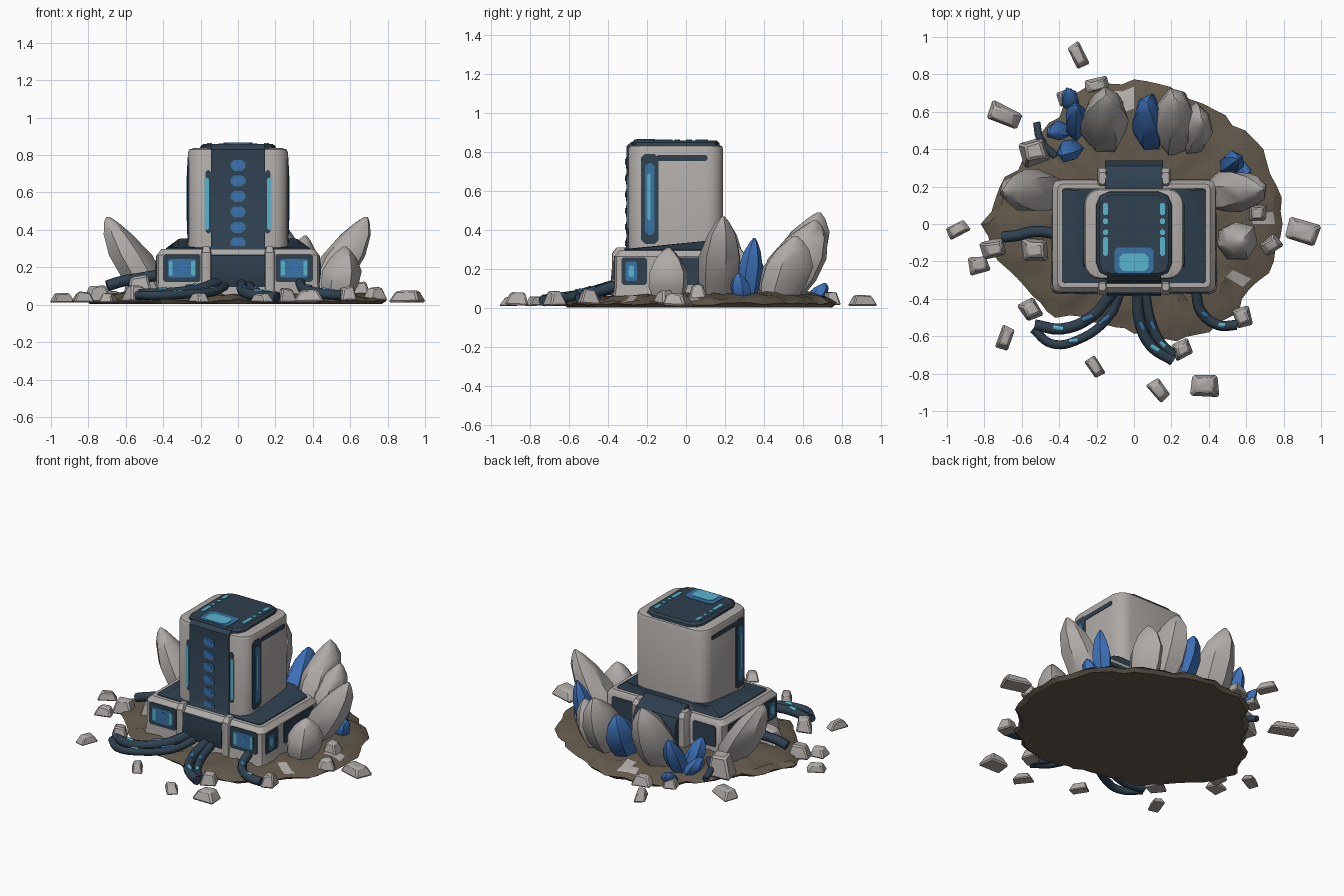
import bpy, bmesh, math, random
from mathutils import Vector

if "Cube" in bpy.data.objects:
    bpy.data.objects.remove(bpy.data.objects["Cube"])

random.seed(4)


def material(name, rgb):
    m = bpy.data.materials.new(name)
    m.diffuse_color = (*rgb, 1)
    m.use_nodes = True
    m.node_tree.nodes["Principled BSDF"].inputs["Base Color"].default_value = m.diffuse_color
    return m


GREY = material("pale_grey", (0.43, 0.405, 0.385))
NAVY = material("dark_navy", (0.028, 0.052, 0.078))
BLUE = material("panel_blue", (0.04, 0.17, 0.37))
CYAN = material("light_cyan", (0.10, 0.46, 0.62))
CRYSTAL = material("crystal_blue", (0.048, 0.17, 0.50))
BROWN = material("earth_brown", (0.125, 0.10, 0.07))


def finish(name, bm, *mats, angle=35):
    bmesh.ops.recalc_face_normals(bm, faces=bm.faces)
    me = bpy.data.meshes.new(name)
    bm.to_mesh(me)
    bm.free()
    for m in mats:
        me.materials.append(m)
    ob = bpy.data.objects.new(name, me)
    bpy.context.collection.objects.link(ob)
    bpy.ops.object.select_all(action='DESELECT')
    ob.select_set(True)
    bpy.context.view_layer.objects.active = ob
    bpy.ops.object.shade_smooth_by_angle(angle=math.radians(angle))
    return ob


def loft(name, rings, mat, angle=35):
    """Skin equal-length rings of points and cap both ends."""
    bm = bmesh.new()
    vs = [[bm.verts.new(p) for p in r] for r in rings]
    n = len(vs[0])
    for a, b in zip(vs, vs[1:]):
        for i in range(n):
            j = (i + 1) % n
            bm.faces.new((a[i], a[j], b[j], b[i]))
    bm.faces.new(vs[0][::-1])
    bm.faces.new(vs[-1])
    return finish(name, bm, mat, angle=angle)


def rrect(x0, x1, y0, y1, r, z, n=4, slope=0):
    pts = []
    for k, (cx, cy) in enumerate([(x1 - r, y1 - r), (x0 + r, y1 - r), (x0 + r, y0 + r), (x1 - r, y0 + r)]):
        for i in range(n + 1):
            a = math.pi / 2 * (k + i / n)
            y = cy + r * math.sin(a)
            pts.append((cx + r * math.cos(a), y, z + slope * (y - y0)))
    return pts


def plate(name, axis, side, pos, u, v, w, h, mat, out=0.004, ch=0.01):
    """Thin chamfered plate on the face at axis=pos, centred (u, v), size w x h."""
    a, b = w / 2, h / 2
    c = min(ch, a * 0.9, b * 0.9)
    sh = [(a, b - c), (a - c, b), (c - a, b), (-a, b - c), (-a, c - b), (c - a, -b), (a - c, -b), (a, c - b)]
    rings = []
    for d in (pos + side * (out - 0.009), pos + side * out):
        ring = []
        for p, q in sh:
            co = [u + p, v + q]
            co.insert(axis, d)
            ring.append(co)
        rings.append(ring)
    return loft(name, rings, mat)


def crystal(name, base, tip, rx, ry, mat, n=7):
    base, tip = Vector(base), Vector(tip)
    rings = []
    ph = random.random()
    wob = [random.uniform(0.9, 1.1) for _ in range(n)]
    for t, s in ((0, 0.75), (0.25, 1.0), (0.52, 1.0), (0.78, 0.7), (0.93, 0.33), (1, 0.08)):
        c = base.lerp(tip, t)
        ring = []
        for i in range(n):
            a = 2 * math.pi * (i + ph) / n
            k = s * wob[i] * random.uniform(0.94, 1.05)
            ring.append((c.x + rx * k * math.cos(a), c.y + ry * k * math.sin(a), c.z))
        rings.append(ring)
    return loft(name, rings, mat, angle=42)


def stone(name, x, y, z, sx, sy, sz, rot=0):
    """Chunky tapered six-sided lump with jittered corners."""
    bm = bmesh.new()
    bmesh.ops.create_cube(bm, size=2)
    c, s = math.cos(rot), math.sin(rot)
    for v in bm.verts:
        k = 0.95 if v.co.z < 0 else 0.55
        px = sx * v.co.x * k * random.uniform(0.75, 1.1)
        py = sy * v.co.y * k * random.uniform(0.75, 1.1)
        v.co = (x + px * c - py * s, y + px * s + py * c, max(0.012, z + v.co.z * sz * random.uniform(0.75, 1.1)))
    bmesh.ops.bevel(bm, geom=bm.edges[:], offset=min(sx, sy) * 0.15, segments=1, affect='EDGES')
    return finish(name, bm, GREY, angle=30)


def cable(name, pts, r, mat=NAVY):
    cu = bpy.data.curves.new(name, 'CURVE')
    cu.dimensions = '3D'
    cu.bevel_depth, cu.bevel_resolution, cu.resolution_u = r, 2, 6
    cu.use_fill_caps = True
    sp = cu.splines.new('BEZIER')
    sp.bezier_points.add(len(pts) - 1)
    for b, p in zip(sp.bezier_points, pts):
        b.co = p
        b.handle_left_type = b.handle_right_type = 'AUTO'
    cu.materials.append(mat)
    ob = bpy.data.objects.new(name, cu)
    bpy.context.collection.objects.link(ob)


# Earth mound: outline radius every 15 degrees, grey patches near a few spots
RADII = [.81, .81, .78, .76, .76, .74, .76, .78, .73, .69, .69, .73, .80, .74, .67, .67, .59, .56, .57, .65, .69, .71, .73, .77]
rim = []
for i in range(72):
    f = i / 3
    k = int(f)
    rim.append((RADII[k] * (1 - f + k) + RADII[(k + 1) % 24] * (f - k)) * random.uniform(0.965, 1.03))
bm = bmesh.new()
rows = []
for s, z, j in ((0.97, 0.005, 0), (1, 0.022, .008), (0.95, 0.042, .01), (0.88, .052, .01), (0.8, 0.062, .014),
                (0.7, .07, .012), (0.6, 0.075, .012), (0.3, 0.075, 0)):
    row = []
    for i, r in enumerate(rim):
        a = math.radians(i * 5)
        up = 1 + 0.25 * math.sin(a) if s < 0.96 else 1
        row.append(bm.verts.new((r * s * math.cos(a), r * s * math.sin(a), z * up + random.uniform(-j, j))))
    rows.append(row)
for a, b in zip(rows, rows[1:]):
    for i in range(72):
        f = bm.faces.new((a[i], a[(i + 1) % 72], b[(i + 1) % 72], b[i]))
        c = f.calc_center_median()
        if c.z > 0.03 and any(math.hypot(c.x - x, c.y - y) < 0.055 for x, y in ((0.69, 0.02), (-0.06, 0.68), (0.58, -0.3))):
            f.material_index = 1
bm.faces.new(rows[0][::-1])
bm.faces.new(rows[-1])
finish("earth_mound", bm, BROWN, GREY, angle=25)

# Base block with dark deck rising toward the back
loft("base_block", [rrect(-.445, .445, -.375, .24, .035, .04, 2), rrect(-.435, .435, -.365, .235, .035, .12, 2),
                    rrect(-.435, .435, -.365, .235, .035, .265, 2), rrect(-.41, .41, -.34, .215, .03, .297, 2)], GREY)
loft("base_deck", [rrect(-.39, .39, -.32, .195, .02, .28, 2), rrect(-.385, .385, -.315, .19, .02, .302, 2),
                   rrect(-.32, .32, -.30, .19, .04, .305, 2, .10)], NAVY)

# Tower and dark roof cap
loft("tower", [rrect(-.267, .267, -.295, .19, .085, .29), rrect(-.267, .267, -.295, .19, .085, .815),
               rrect(-.26, .26, -.288, .183, .08, .83), rrect(-.235, .235, -.265, .165, .07, .837)], GREY)
loft("roof_cap", [rrect(-.205, .205, -.28, .175, .07, .825, 2), rrect(-.20, .20, -.28, .17, .07, .848, 2),
                  rrect(-.185, .185, -.265, .155, .06, .86, 2)], NAVY)
plate("roof_window_frame", 2, 1, .86, 0, -.195, .21, .14, BLUE, .003, .02)
plate("roof_window", 2, 1, .86, 0, -.205, .155, .095, CYAN, .006, .02)

# Front spine running down the tower into the base apron
spine = [(-.25, .852), (-.28, .852), (-.304, .83), (-.304, .32), (-.325, .285), (-.375, .262), (-.385, .14), (-.36, .07), (-.25, .07)]
loft("front_spine", [[(x, y, z) for y, z in spine] for x in (-.145, .145)], NAVY)
for i in range(6):
    z = .745 - i * .083
    plate(f"spine_light_{i}", 1, -1, -.304, 0, z, .08, .058, BLUE, .004, .018)
    plate(f"spine_light_core_{i}", 1, -1, -.304, 0, z + .004, .045, .028, CRYSTAL, .007, .01)

# Back tab
back = [(.19, .06), (.34, .06), (.34, .22), (.31, .28), (.22, .325), (.19, .325)]
loft("back_tab", [[(x, y, z) for y, z in back] for x in (-.155, .155)], NAVY)

for s, n in ((1, "right"), (-1, "left")):
    # Tower trim
    plate(f"{n}_front_groove", 1, -1, -.295, s * .158, .55, .03, .34, NAVY, .003, .012)
    plate(f"{n}_front_light", 1, -1, -.295, s * .166, .54, .024, .28, CYAN, .006, .01)
    plate(f"{n}_side_panel", 0, s, s * .267, -.185, .56, .09, .46, NAVY, .003, .02)
    plate(f"{n}_side_light", 0, s, s * .267, -.185, .56, .05, .37, BLUE, .006, .018)
    plate(f"{n}_side_light_core", 0, s, s * .267, -.19, .57, .018, .24, CYAN, .008, .008)
    plate(f"{n}_side_bar", 0, s, s * .267, -.02, .77, .26, .03, NAVY, .003, .008)
    for y, h in ((.08, .065), (.015, .03), (-.045, .03), (-.12, .10)):
        plate(f"{n}_roof_light", 2, 1, .86, s * .152, y, .028, h, CYAN, .004, .008)
    # Base windows
    plate(f"{n}_front_window_frame", 1, -1, -.365, s * .30, .195, .20, .145, NAVY, .004)
    plate(f"{n}_front_window", 1, -1, -.365, s * .30, .195, .15, .10, BLUE, .007)
    for dx in (-.06, .06):
        plate(f"{n}_window_bar", 1, -1, -.365, s * .30 + dx, .195, .02, .08, CYAN, .009, .006)
    plate(f"{n}_window_centre", 1, -1, -.365, s * .30, .20, .035, .05, CRYSTAL, .009, .01)
    plate(f"{n}_base_side_frame", 0, s, s * .435, -.265, .19, .13, .14, NAVY, .004)
    plate(f"{n}_base_side_window", 0, s, s * .435, -.28, .19, .06, .10, BLUE, .007)
    plate(f"{n}_base_side_bar", 0, s, s * .435, -.28, .19, .028, .06, CYAN, .009)
    plate(f"{n}_base_side_panel", 0, s, s * .435, .02, .19, .32, .14, NAVY, .004)
    plate(f"{n}_base_back_panel", 1, 1, .235, s * .30, .19, .17, .14, NAVY, .004)
    # White posts beside the spine apron and the back tab
    for tag, y0, y1 in (("front", -.38, -.29), ("back", .19, .30)):
        x0, x1 = sorted((s * .143, s * .195))
        loft(f"{n}_{tag}_post", [rrect(x0, x1, y0, y1, .012, .06, 2), rrect(x0, x1, y0, y1, .012, .28, 2),
                                 rrect(x0 + .008, x1 - .008, y0 + .025, y1 - .025, .01, .312, 2)], GREY)

# Large pale rock shards: base, tip, radii
for i, (b, t, rx, ry) in enumerate([
        ((.45, .16, .04), (.685, .19, .47), .115, .12), ((-.45, .17, .04), (-.695, .18, .47), .115, .12),
        ((-.16, .48, .04), (-.15, .68, .49), .125, .15), ((.20, .47, .04), (.22, .66, .45), .11, .15),
        ((.31, .46, .04), (.36, .56, .37), .095, .13), ((.53, -.09, .04), (.57, -.09, .31), .11, .105)]):
    crystal(f"rock_shard_{i}", b, t, rx, ry, GREY)

# Blue crystals: base, tip, radii
for i, (b, t, rx, ry) in enumerate([
        ((.08, .47, .04), (.07, .64, .37), .085, .13), ((-.31, .50, .04), (-.31, .63, .30), .065, .08),
        ((-.32, .41, .04), (-.38, .37, .24), .06, .06), ((-.37, .50, .04), (-.45, .49, .17), .055, .05),
        ((.50, .31, .04), (.56, .35, .36), .06, .06), ((-.33, .64, .03), (-.36, .71, .13), .045, .05),
        ((.56, .29, .04), (.60, .27, .18), .045, .05)]):
    crystal(f"blue_crystal_{i}", b, t, rx, ry, CRYSTAL, n=6)

# Stones on the mound and scattered debris: x, y, z, radii, turn
for i, p in enumerate([
        (-.53, -.14, .09, .09, .08, .07, 0), (-.53, .39, .11, .09, .08, .08, .3), (-.75, -.13, .06, .075, .06, .045, .2),
        (-.55, -.46, .06, .06, .06, .045, .5), (.58, -.50, .06, .055, .06, .04, .3), (.26, -.67, .05, .06, .05, .04, .4),
        (.73, -.11, .06, .06, .055, .035, .6), (-.20, .74, .05, .075, .045, .035, .2), (-.36, .68, .05, .055, .045, .035, .4),
        (.66, .06, .08, .05, .05, .04, 0),
        (-.945, -.03, .035, .065, .042, .026, .5), (-.83, -.22, .04, .06, .055, .03, .2), (-.69, -.61, .035, .07, .042, .026, 1.2),
        (-.21, -.76, .035, .065, .038, .026, -1), (.13, -.89, .035, .07, .045, .026, -.9), (.38, -.86, .045, .085, .07, .035, 0),
        (.90, -.045, .042, .11, .07, .034, -.3), (-.70, .58, .042, .11, .06, .034, -.4), (-.30, .90, .04, .075, .045, .032, -1.1)]):
    stone(f"stone_{i}", *p)

# Cables with glowing strips along the top
CABLES = [
    ([(-.07, -.36, .10), (-.13, -.49, .07), (-.30, -.62, .055), (-.44, -.64, .05), (-.54, -.56, .05)], .024),
    ([(-.11, -.36, .12), (-.22, -.49, .08), (-.38, -.56, .06), (-.53, -.54, .055)], .03),
    ([(.02, -.36, .11), (.03, -.52, .07), (.09, -.65, .05), (.21, -.73, .04)], .03),
    ([(.06, -.36, .10), (.09, -.52, .07), (.14, -.63, .05), (.21, -.70, .04)], .026),
    ([(.33, -.34, .12), (.36, -.47, .08), (.45, -.54, .06), (.55, -.54, .05)], .028),
    ([(-.42, -.05, .16), (-.53, -.04, .14), (-.62, -.06, .125), (-.70, -.07, .10)], .03),
    ([(-.42, .36, .10), (-.50, .45, .09), (-.52, .54, .06)], .02)]
for i, (pts, r) in enumerate(CABLES):
    cable(f"cable_{i}", pts, r)
    if i < 5:
        for k, m in ((1, BLUE), (2, CYAN)):
            a, b = Vector(pts[k]), Vector(pts[k + 1])
            up = Vector((0, 0, r * 0.7))
            cable(f"cable_{i}_strip_{k}", [a + up, a.lerp(b, .35) + up], r * 0.45, m)
